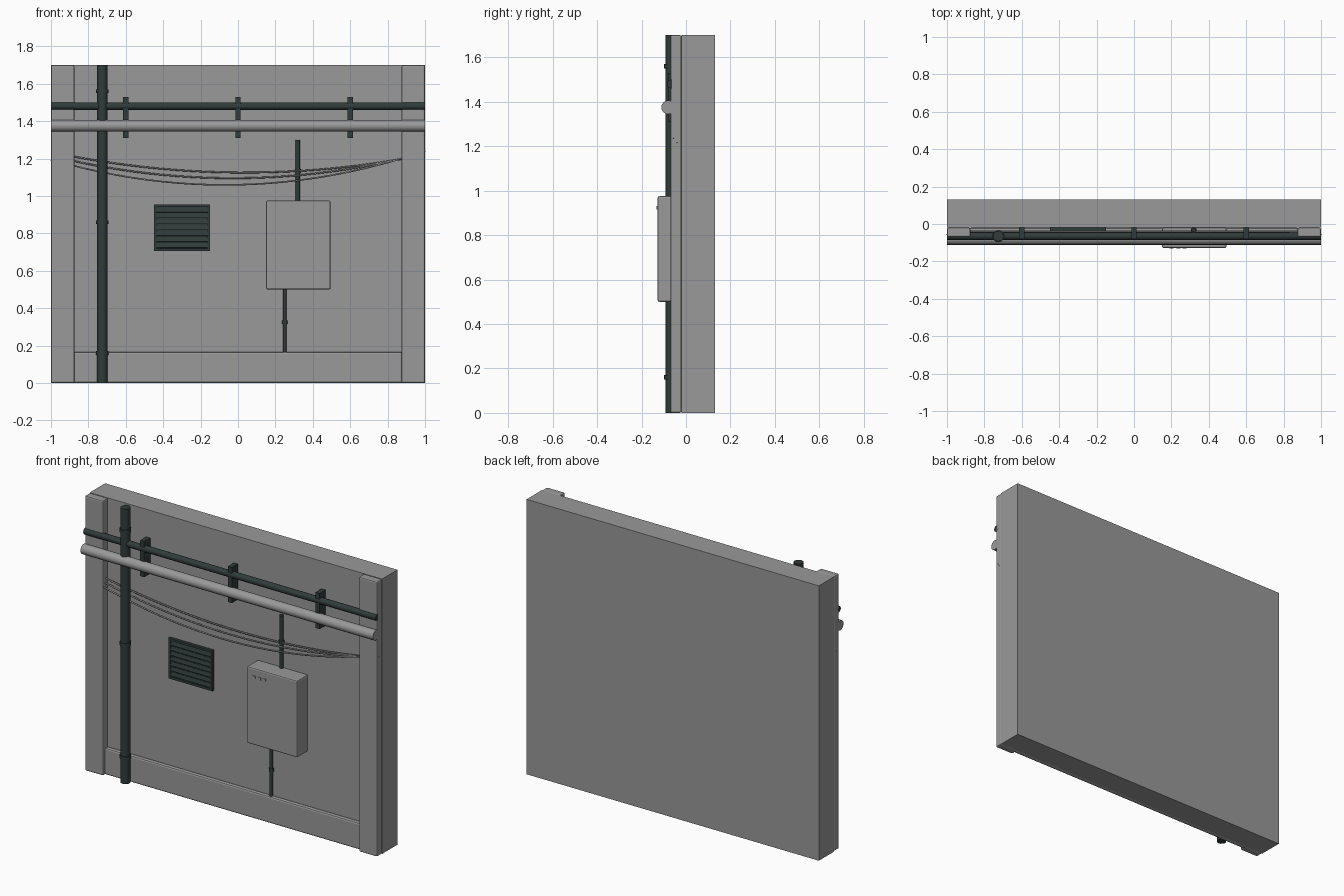
import bpy, math
from mathutils import Vector

cube = bpy.data.objects.get("Cube")
if cube:
    bpy.data.objects.remove(cube, do_unlink=True)


def material(name, rgb):
    m = bpy.data.materials.new(name)
    m.use_nodes = True
    m.diffuse_color = (*rgb, 1)
    m.node_tree.nodes["Principled BSDF"].inputs["Base Color"].default_value = (*rgb, 1)
    return m


GREY = material("concrete grey", (0.32, 0.32, 0.32))
DARK = material("dark green metal", (0.03, 0.045, 0.043))


def box(name, x, y, z, mat, bevel=0):
    """Box from (min, max) pairs on each axis."""
    bpy.ops.mesh.primitive_cube_add(size=1, location=[sum(p) / 2 for p in (x, y, z)])
    o = bpy.context.object
    o.name = name
    o.scale = [p[1] - p[0] for p in (x, y, z)]
    bpy.ops.object.transform_apply(location=False, rotation=False, scale=True)
    o.data.materials.append(mat)
    if bevel:
        b = o.modifiers.new("Bevel", "BEVEL")
        b.width = bevel
        b.segments = 2
    return o


def tube(name, start, end, radius, mat, sides=12):
    a, b = Vector(start), Vector(end)
    bpy.ops.mesh.primitive_cylinder_add(vertices=sides, radius=radius,
                                        depth=(b - a).length, location=(a + b) / 2)
    o = bpy.context.object
    o.name = name
    o.rotation_euler = (b - a).to_track_quat("Z", "Y").to_euler()
    o.data.materials.append(mat)
    bpy.ops.object.shade_smooth_by_angle(angle=math.radians(40))
    return o


def upright(name, x, y, z0, z1, radius, collars, flange):
    """Vertical dark pipe with collars at the given heights."""
    tube(name, (x, y, z0), (x, y, z1), radius, DARK)
    for i, z in enumerate(collars):
        tube(f"{name}_collar_{i + 1}", (x, y, z - 0.01), (x, y, z + 0.01), flange, DARK)


# Wall slab, pilasters and plinth
WALL = -0.02
box("wall", (-1, 1), (WALL, 0.13), (0, 1.7), GREY)
for side, x in (("right", (-1, -0.875)), ("left", (0.875, 1))):
    box(f"{side}_pilaster", x, (-0.07, WALL), (0, 1.7), GREY, 0.008)
box("plinth", (-0.88, 0.88), (-0.05, WALL), (0, 0.165), GREY, 0.01)

# Horizontal pipes and their brackets
tube("dark_pipe", (-1, -0.065, 1.48), (1, -0.065, 1.48), 0.02, DARK)
tube("grey_pipe", (-1, -0.08, 1.375), (1, -0.08, 1.375), 0.031, GREY, 16)
for i, x in enumerate((-0.6, 0, 0.6)):
    box(f"pipe_bracket_{i + 1}", (x - 0.014, x + 0.014), (-0.08, WALL), (1.31, 1.53), DARK)

# Vertical pipe and conduits
upright("drain_pipe", -0.725, -0.065, 0, 1.7, 0.028, (0.16, 0.86, 1.56), 0.033)
upright("upper_conduit", 0.32, -0.032, 0.97, 1.3, 0.012, (1.135,), 0.016)
upright("lower_conduit", 0.25, -0.032, 0.16, 0.51, 0.01, (0.325,), 0.014)

# Junction box with small raised indicators
box("junction_box", (0.15, 0.495), (-0.128, WALL), (0.5, 0.975), GREY, 0.008)
for i, x in enumerate((0.2, 0.238, 0.27)):
    box(f"indicator_{i + 1}", (x - 0.01, x + 0.01), (-0.132, -0.125), (0.915, 0.93), GREY)

# Louvred vent: back plate, frame and tilted slats
VX, VZ, FRONT, RIM = (-0.45, -0.15), (0.705, 0.955), -0.038, 0.014
box("vent_back", VX, (-0.026, WALL), VZ, DARK)
for name, x in (("right", VX[0]), ("left", VX[1] - RIM)):
    box(f"vent_{name}_rim", (x, x + RIM), (FRONT, WALL), VZ, DARK)
for name, z in (("bottom", VZ[0]), ("top", VZ[1] - RIM)):
    box(f"vent_{name}_rim", VX, (FRONT, WALL), (z, z + RIM), DARK)
SLATS = 7
pitch = (VZ[1] - VZ[0] - 2 * RIM) / SLATS
for i in range(SLATS):
    z = VZ[0] + RIM + pitch * (i + 0.5)
    slat = box(f"vent_slat_{i + 1}", (VX[0] + RIM, VX[1] - RIM), (-0.034, -0.028),
               (z - 0.012, z + 0.012), DARK)
    slat.rotation_euler.x = math.radians(-15)

# Sagging cables, each a shallow parabola through both ends and the middle
for i, (right, mid, left) in enumerate(((1.235, 1.125, 1.22), (1.215, 1.095, 1.23),
                                        (1.195, 1.06, 1.24))):
    curve = bpy.data.curves.new(f"cable_{i + 1}", "CURVE")
    curve.dimensions = "3D"
    curve.bevel_depth = 0.005
    curve.bevel_resolution = 1
    spline = curve.splines.new("POLY")
    spline.points.add(24)
    for k, p in enumerate(spline.points):
        x = k / 12 - 1
        z = mid + (left - right) / 2 * x + ((left + right) / 2 - mid) * x * x
        p.co = (x, -0.04 - 0.008 * i, z, 1)
    curve.materials.append(GREY)
    bpy.context.collection.objects.link(bpy.data.objects.new(f"cable_{i + 1}", curve))
